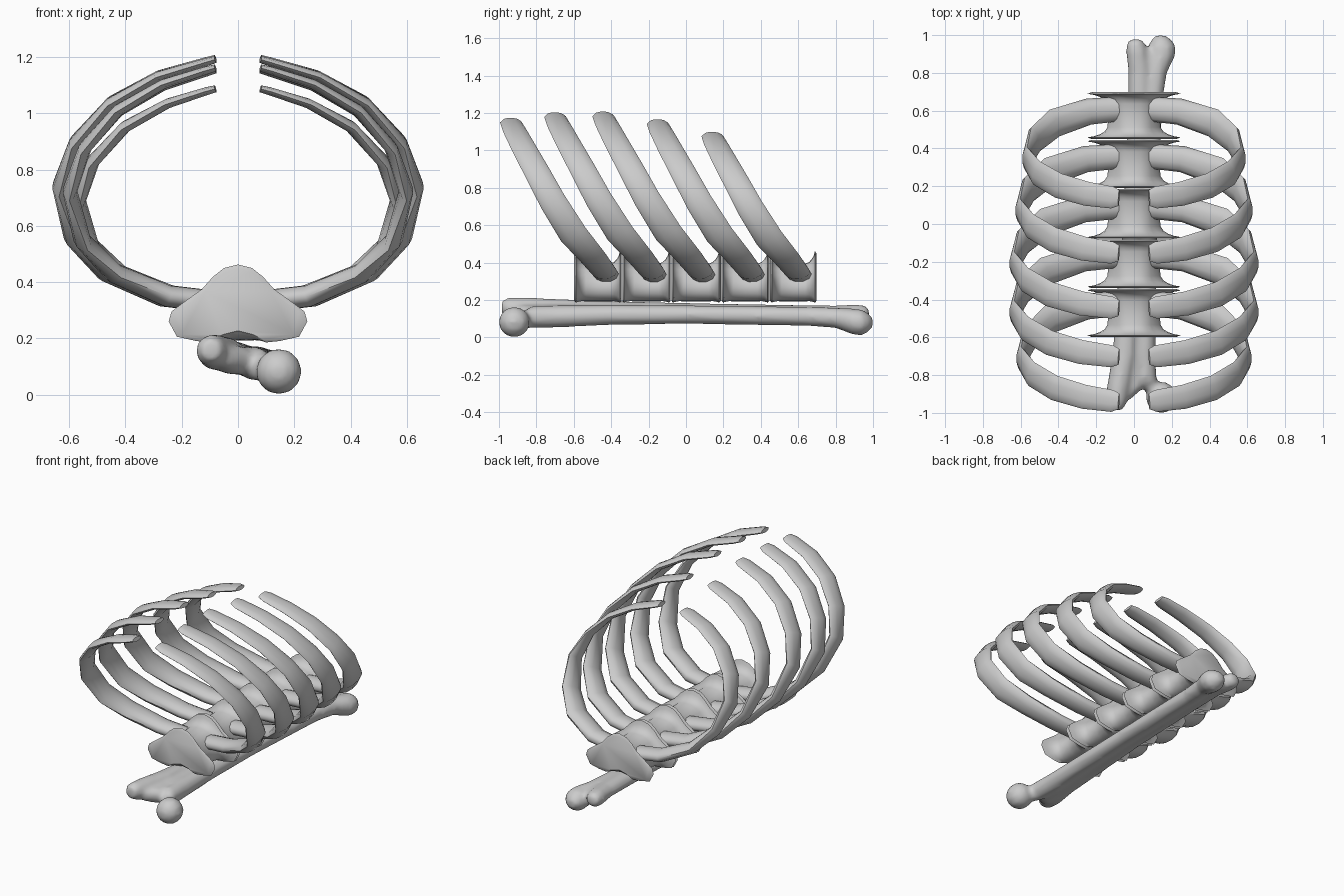
import bpy, bmesh, math
from mathutils import Vector

if "Cube" in bpy.data.objects:
    bpy.data.objects.remove(bpy.data.objects["Cube"])


def loft(name, rings, angle=45):
    """Skin a list of closed point rings, with capped ends."""
    bm = bmesh.new()
    vs = [[bm.verts.new(p) for p in r] for r in rings]
    n = len(vs[0])
    for a, b in zip(vs, vs[1:]):
        for i in range(n):
            j = (i + 1) % n
            bm.faces.new((a[i], a[j], b[j], b[i]))
    bm.faces.new(vs[0])
    bm.faces.new(vs[-1])
    bmesh.ops.recalc_face_normals(bm, faces=bm.faces)
    me = bpy.data.meshes.new(name)
    bm.to_mesh(me)
    bm.free()
    ob = bpy.data.objects.new(name, me)
    bpy.context.collection.objects.link(ob)
    bpy.ops.object.select_all(action='DESELECT')
    ob.select_set(True)
    bpy.context.view_layer.objects.active = ob
    bpy.ops.object.shade_smooth_by_angle(angle=math.radians(angle))
    return ob


# Vertebrae: rounded triangular flanges blending into a narrow upright waist
flange = [(0, .465), (.05, .452), (.09, .42), (.13, .375), (.2, .325), (.24, .295), (.25, .26),
          (.22, .205), (.15, .19), (.1, .185), (.06, .205), (0, .22)]
waist = [(0, .39), (.035, .388), (.065, .378), (.088, .36), (.105, .335), (.125, .305), (.135, .27),
         (.13, .235), (.11, .208), (.08, .196), (.04, .192), (0, .192)]
# (position along length, blend towards waist); the ends are thin chamfered rims
stations = [(0, 0), (.035, .03), (.06, .35), (.1, .6), (.16, .82), (.25, .95), (.5, 1),
            (.75, .95), (.84, .82), (.9, .6), (.94, .35), (.965, .03), (1, 0)]
joints = [.70, .448, .188, -.08, -.342, -.60]
for k in range(5):
    y0, y1 = joints[k] - .002, joints[k + 1] + .002
    rings = []
    for t, f in stations:
        rim = .9 if t in (0, 1) else 1
        half = []
        for a, b in zip(flange, waist):
            x, z = a[0] + (b[0] - a[0]) * f, a[1] + (b[1] - a[1]) * f
            half.append((x * rim, y0 + (y1 - y0) * t, .29 + (z - .29) * rim))
        rings.append(half + [(-x, y, z) for x, y, z in half[-2:0:-1]])
    loft(f"vertebra_{k + 1}", rings, angle=40)

# Ribs: flat lens section swept outwards, up and forwards; (x, y, z, width, thickness)
path = [(.07, .0, .33, .065, .04), (.24, -.015, .35, .07, .04), (.42, -.075, .425, .077, .036),
        (.525, -.165, .53, .077, .03), (.567, -.265, .69, .071, .025),
        (.515, -.34, .83, .069, .023), (.4, -.407, .953, .067, .021),
        (.25, -.45, 1.035, .064, .018), (.115, -.47, 1.078, .058, .015),
        (.08, -.472, 1.087, .042, .013)]


def rib(name, root_y, sx, sz, side):
    pts = []
    for x, y, z, w, t in path:
        px = x * sx if x > .12 else x
        pts.append(Vector((px, root_y + y * sz, .34 + (z - .34) * sz)))
    rings = []
    for i, p in enumerate(pts):
        tan = (pts[min(i + 1, len(pts) - 1)] - pts[max(i - 1, 0)]).normalized()
        nor = Vector((tan.z, 0, -tan.x)).normalized()
        wide = tan.cross(nor).normalized()
        w, t = path[i][3:]
        ring = []
        for k in range(10):
            a = math.tau * k / 10
            q = p + wide * (w * math.cos(a)) + nor * (t * math.sin(a))
            ring.append((q.x * side, q.y, q.z))
        rings.append(ring)
    loft(name, rings, angle=60)


sizes = [(.61, 1, 1), (.36, 1.065, 1.09), (.095, 1.12, 1.145), (-.165, 1.12, 1.14), (-.42, 1.055, 1.10)]
for k, (ry, sx, sz) in enumerate(sizes):
    for side, label in ((1, "right"), (-1, "left")):
        rib(f"rib_{label}_{k + 1}", ry, sx, sz, side)


# Long bone underneath: two ridges, a ball head and a web, fused together
def tube(name, stops, n=12):
    rings = [[(x + rx * math.cos(math.tau * k / n), y, z + rz * math.sin(math.tau * k / n))
              for k in range(n)] for x, y, z, rx, rz in stops]
    return loft(name, rings, angle=70)


ridge = tube("long_bone", [
    (-.095, -.985, .16, .035, .035), (-.095, -.95, .157, .055, .056), (-.08, -.86, .15, .064, .064),
    (-.05, -.7, .145, .066, .062), (-.03, -.4, .14, .064, .055), (0, 0, .135, .062, .05),
    (.03, .65, .125, .06, .048), (.03, .8, .125, .06, .046), (.015, .91, .125, .058, .052),
    (.01, .955, .125, .05, .046), (.01, .978, .125, .03, .03)])
second = tube("long_bone_ridge", [
    (.125, -.91, .085, .045, .05), (.09, -.865, .095, .048, .05), (.06, -.82, .11, .06, .06),
    (.055, -.7, .112, .06, .06), (.06, -.4, .12, .057, .054), (.07, 0, .122, .057, .05),
    (.095, .65, .113, .057, .052), (.115, .8, .105, .06, .055), (.145, .89, .085, .074, .07),
    (.148, .94, .08, .074, .07), (.145, .975, .08, .055, .05), (.14, .998, .08, .025, .025)])
head = tube("long_bone_head", [
    (.145, -.918 - .083 * math.cos(a), .082, .083 * math.sin(a), .083 * math.sin(a))
    for a in [math.pi * (.08 + .84 * i / 8) for i in range(9)]])
web = tube("long_bone_web", [
    (-.05, -.93, .135, .03, .035), (-.015, -.86, .122, .075, .052), (0, -.7, .125, .09, .052),
    (.01, -.4, .128, .07, .045), (.035, 0, .128, .06, .04), (.06, .65, .12, .05, .04),
    (.075, .85, .11, .08, .042), (.08, .92, .1, .07, .04)])
bpy.ops.object.select_all(action='DESELECT')
for o in (ridge, second, head, web):
    o.select_set(True)
bpy.context.view_layer.objects.active = ridge
bpy.ops.object.join()
fuse = ridge.modifiers.new("fuse", 'REMESH')
fuse.mode = 'VOXEL'
fuse.voxel_size = .014
fuse.use_smooth_shade = True
soft = ridge.modifiers.new("soften", 'SMOOTH')
soft.factor = .5
soft.iterations = 5
